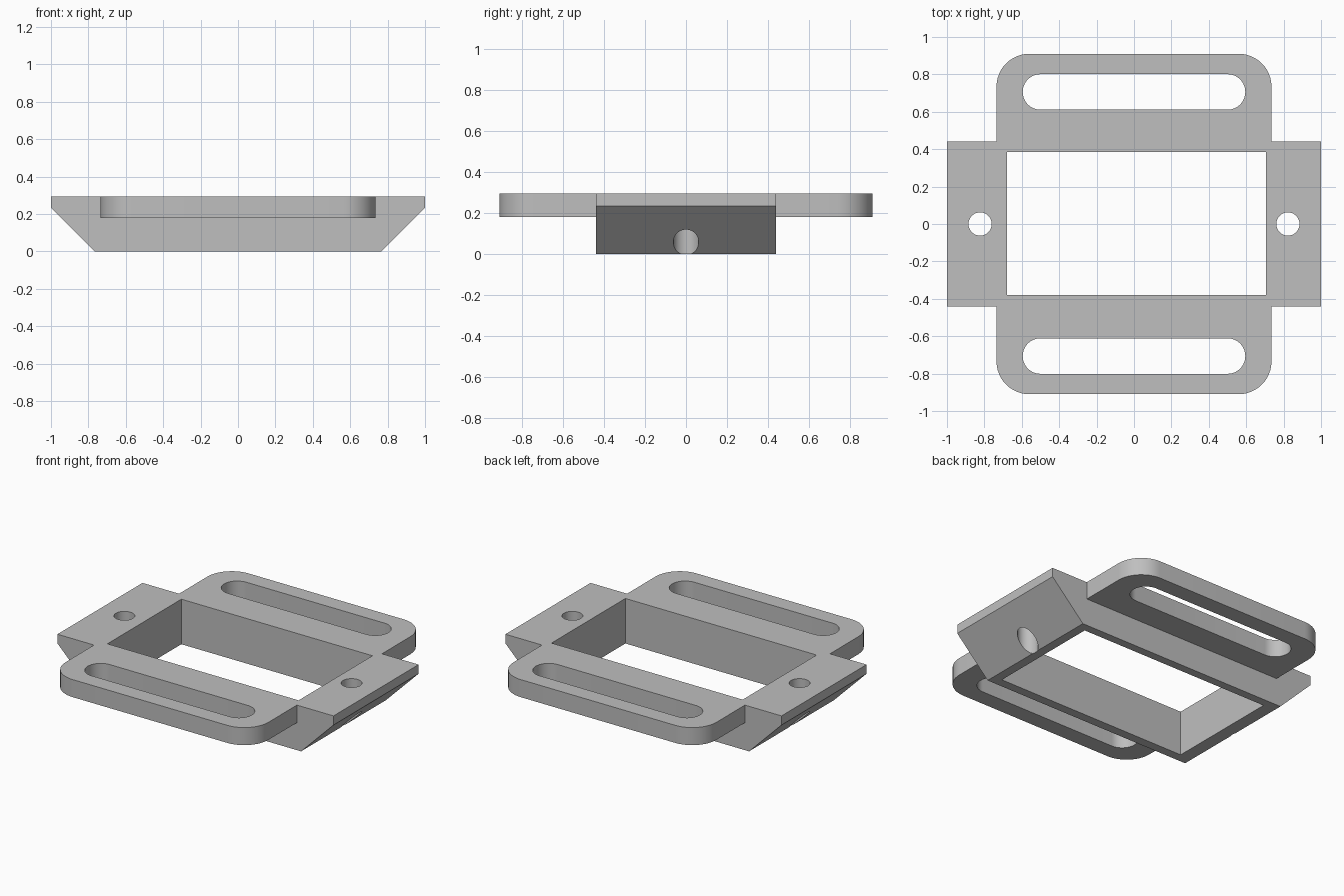
import bpy
import bmesh
from math import cos, sin, pi

cube = bpy.data.objects.get("Cube")
if cube:
    bpy.data.objects.remove(cube, do_unlink=True)

TOP = 0.295

grey = bpy.data.materials.new("plain grey")
grey.use_nodes = True
grey.diffuse_color = (0.52, 0.52, 0.52, 1)
grey.node_tree.nodes["Principled BSDF"].inputs["Base Color"].default_value = grey.diffuse_color


def rounded_outline(x0, x1, y0, y1, radius, steps=12):
    """Counter-clockwise rectangle with rounded corners."""
    centres = [(x1 - radius, y1 - radius), (x0 + radius, y1 - radius),
               (x0 + radius, y0 + radius), (x1 - radius, y0 + radius)]
    points = []
    for i, (cx, cy) in enumerate(centres):
        for k in range(steps + 1):
            a = (i + k / steps) * pi / 2
            points.append((cx + radius * cos(a), cy + radius * sin(a)))
    return points


def prism(name, outline, start, end, axis="z"):
    """Extrude a 2D outline along z, or an xz outline along y."""
    place = (lambda u, v, t: (u, v, t)) if axis == "z" else (lambda u, v, t: (u, t, v))
    bm = bmesh.new()
    face = bm.faces.new([bm.verts.new(place(u, v, start)) for u, v in outline])
    ext = bmesh.ops.extrude_face_region(bm, geom=[face])
    moved = [g for g in ext["geom"] if isinstance(g, bmesh.types.BMVert)]
    bmesh.ops.translate(bm, verts=moved, vec=place(0, 0, end - start))
    bmesh.ops.remove_doubles(bm, verts=bm.verts, dist=1e-5)
    bmesh.ops.recalc_face_normals(bm, faces=bm.faces)
    mesh = bpy.data.meshes.new(name)
    bm.to_mesh(mesh)
    bm.free()
    mesh.materials.append(grey)
    obj = bpy.data.objects.new(name, mesh)
    bpy.context.collection.objects.link(obj)
    return obj


def combine(target, tool, operation):
    """Apply a boolean and remove the helper."""
    bpy.context.view_layer.objects.active = target
    mod = target.modifiers.new(operation, "BOOLEAN")
    mod.operation = operation
    mod.solver = "EXACT"
    mod.object = tool
    bpy.ops.object.modifier_apply(modifier=mod.name)
    bpy.data.objects.remove(tool, do_unlink=True)


# Central block with chamfered ends
half = [(0.765, 0), (1, 0.235), (1, TOP)]
profile = half + [(-x, z) for x, z in reversed(half)]
frame = prism("buckle_frame", profile, -0.44, 0.44, "y")

# Thin rounded strap plate
plate = prism("strap_plate", rounded_outline(-0.735, 0.735, -0.91, 0.91, 0.175), 0.18, TOP)
combine(frame, plate, "UNION")

# Rectangular window, slightly off centre
window = [(-0.68, -0.38), (0.705, -0.38), (0.705, 0.385), (-0.68, 0.385)]
combine(frame, prism("window_cutter", window, -0.1, 0.5), "DIFFERENCE")

# Strap slots and screw holes
for side in (-1, 1):
    y = side * 0.706
    slot = rounded_outline(-0.595, 0.595, y - 0.095, y + 0.095, 0.0949)
    combine(frame, prism("slot_cutter", slot, -0.1, 0.5), "DIFFERENCE")
    x = side * 0.823
    hole = [(x + 0.062 * cos(k * pi / 24), 0.062 * sin(k * pi / 24)) for k in range(48)]
    combine(frame, prism("hole_cutter", hole, -0.1, 0.5), "DIFFERENCE")

# Smooth curved walls, crisp edges
bpy.ops.object.select_all(action="DESELECT")
frame.select_set(True)
bpy.context.view_layer.objects.active = frame
bpy.ops.object.shade_smooth_by_angle(angle=pi / 6)
